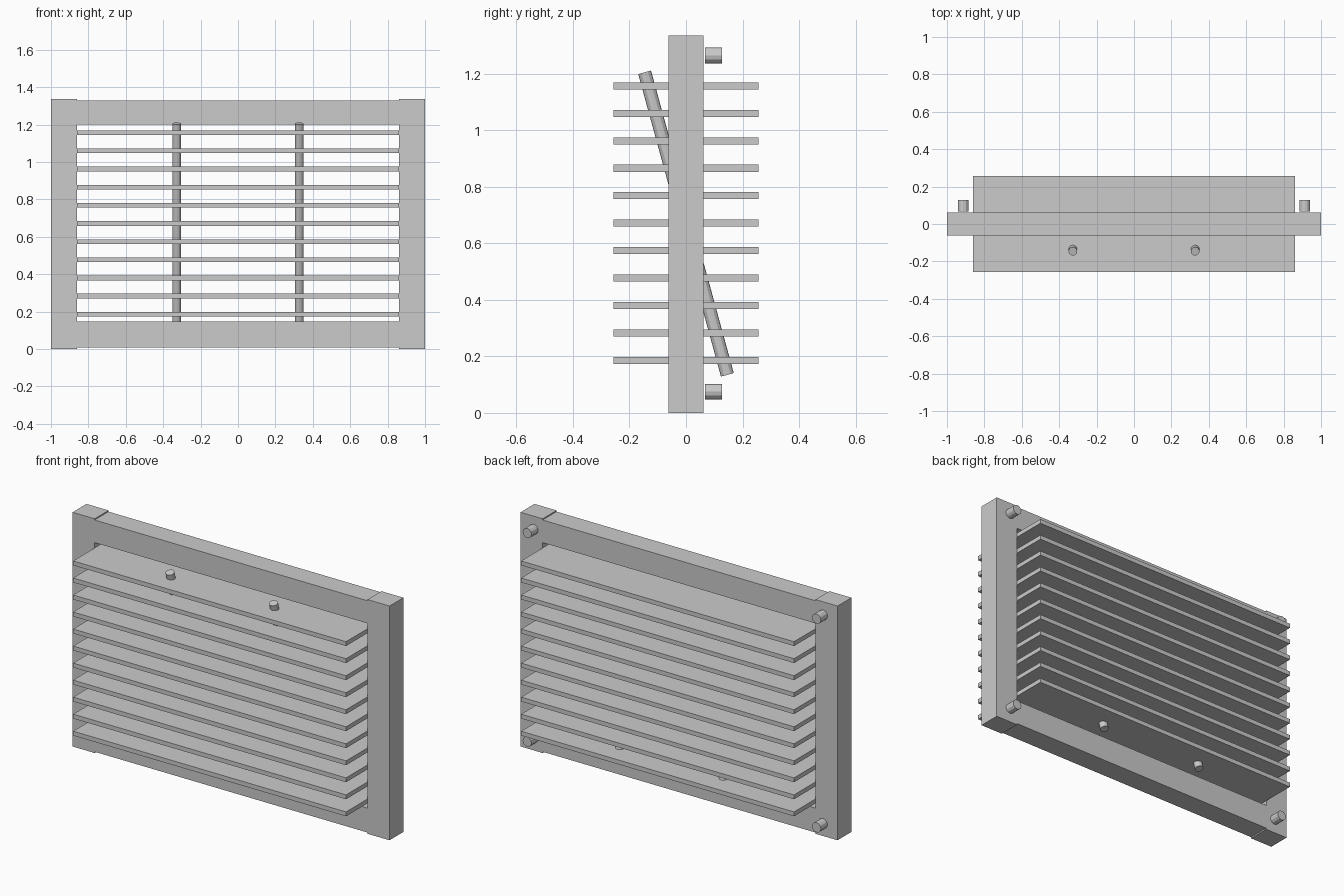
import bpy
from math import radians

cube = bpy.data.objects.get("Cube")
if cube:
    bpy.data.objects.remove(cube, do_unlink=True)

grey = bpy.data.materials.new("plain_grey")
grey.use_nodes = True
colour = (0.6, 0.6, 0.6, 1)
grey.diffuse_color = colour
grey.node_tree.nodes["Principled BSDF"].inputs["Base Color"].default_value = colour


def finish(name):
    ob = bpy.context.object
    ob.name = name
    ob.data.materials.append(grey)
    return ob


def box(name, x, y, z):
    """Box from (low, high) spans on each axis."""
    spans = (x, y, z)
    bpy.ops.mesh.primitive_cube_add(size=1, location=[(a + b) / 2 for a, b in spans])
    ob = finish(name)
    ob.scale = [b - a for a, b in spans]
    bpy.ops.object.transform_apply(location=False, rotation=False, scale=True)
    return ob


def rod(name, radius, length, location, tilt):
    bpy.ops.mesh.primitive_cylinder_add(vertices=12, radius=radius, depth=length,
                                        location=location, rotation=(tilt, 0, 0))
    return finish(name)


HEIGHT = 1.336
INNER = 0.861
depth = (-0.0625, 0.0625)

# Frame: full-height stiles with slightly recessed rails between them
box("left_stile", (INNER, 1), depth, (0, HEIGHT))
box("right_stile", (-1, -INNER), depth, (0, HEIGHT))
box("bottom_rail", (-INNER, INNER), depth, (0.007, 0.146))
box("top_rail", (-INNER, INNER), depth, (1.2, HEIGHT - 0.007))

# Horizontal louvre slats
for i in range(11):
    z = 0.186 + i * 0.0971
    box(f"slat_{i + 1}", (-INNER, INNER), (-0.256, 0.256), (z - 0.0125, z + 0.0125))

# Tilted tie rods and rear mounting pegs, mirrored on both sides
for side, s in (("left", 1), ("right", -1)):
    rod(f"{side}_tie_rod", 0.0235, 1.11, (s * 0.327, 0, 0.67), radians(15.3))
    for level, z in (("bottom", 0.075), ("top", 1.265)):
        rod(f"{side}_{level}_peg", 0.028, 0.06, (s * 0.913, 0.098, z), radians(90))
